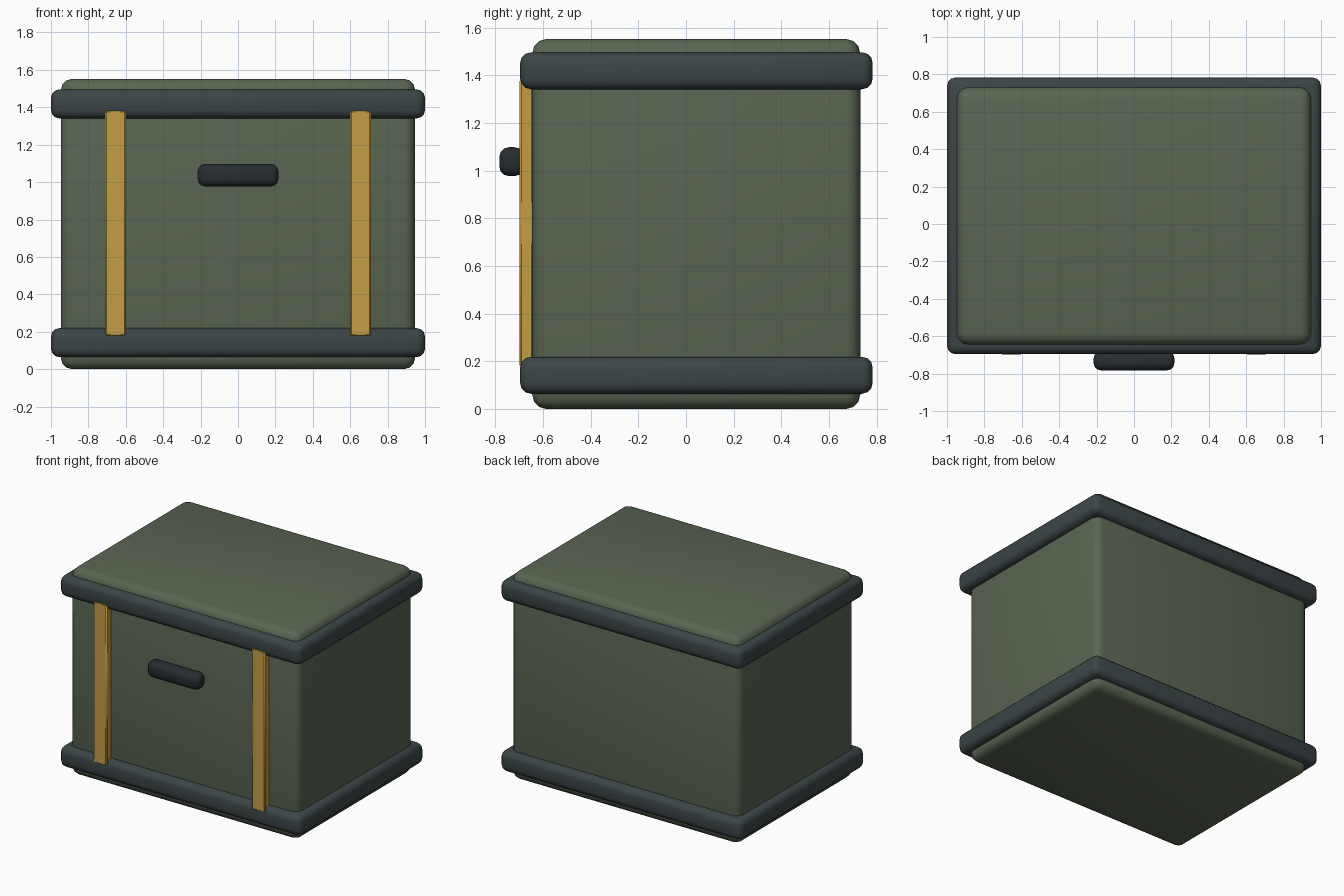
import bpy, bmesh, math

if "Cube" in bpy.data.objects:
    bpy.data.objects.remove(bpy.data.objects["Cube"])


def material(name, rgb):
    m = bpy.data.materials.new(name)
    m.diffuse_color = (*rgb, 1)
    m.use_nodes = True
    m.node_tree.nodes["Principled BSDF"].inputs["Base Color"].default_value = m.diffuse_color
    return m


GREEN = material("olive_green", (0.10, 0.13, 0.085))
SLATE = material("dark_slate", (0.045, 0.06, 0.062))
BRASS = material("brass", (0.56, 0.34, 0.06))
BLACK = material("near_black", (0.02, 0.026, 0.03))


def box(name, lo, hi, bevel, segments, mat):
    """Rounded box between two corner points."""
    bm = bmesh.new()
    bmesh.ops.create_cube(bm, size=1)
    for v in bm.verts:
        v.co = [a + (c + 0.5) * (b - a) for a, b, c in zip(lo, hi, v.co)]
    bmesh.ops.bevel(bm, geom=bm.edges[:], offset=bevel, segments=segments,
                    profile=0.5, affect='EDGES')
    mesh = bpy.data.meshes.new(name)
    bm.to_mesh(mesh)
    bm.free()
    mesh.materials.append(mat)
    ob = bpy.data.objects.new(name, mesh)
    bpy.context.collection.objects.link(ob)
    bpy.ops.object.select_all(action='DESELECT')
    ob.select_set(True)
    bpy.context.view_layer.objects.active = ob
    bpy.ops.object.shade_smooth_by_angle(angle=math.radians(40))
    return ob


# Crate body
box("crate_body", (-0.947, -0.645, 0), (0.947, 0.731, 1.552), 0.06, 3, GREEN)

# Rims around the bottom and top
for name, z in (("bottom_rim", 0.064), ("top_rim", 1.341)):
    box(name, (-1, -0.696, z), (1, 0.783, z + 0.155), 0.045, 3, SLATE)

# Upright straps on the front
for name, x in (("left_strap", -0.655), ("right_strap", 0.655)):
    box(name, (x - 0.056, -0.698, 0.176), (x + 0.056, -0.64, 1.384), 0.008, 1, BRASS)

# Handle on the front
box("front_handle", (-0.216, -0.783, 0.977), (0.216, -0.679, 1.098), 0.04, 3, BLACK)
